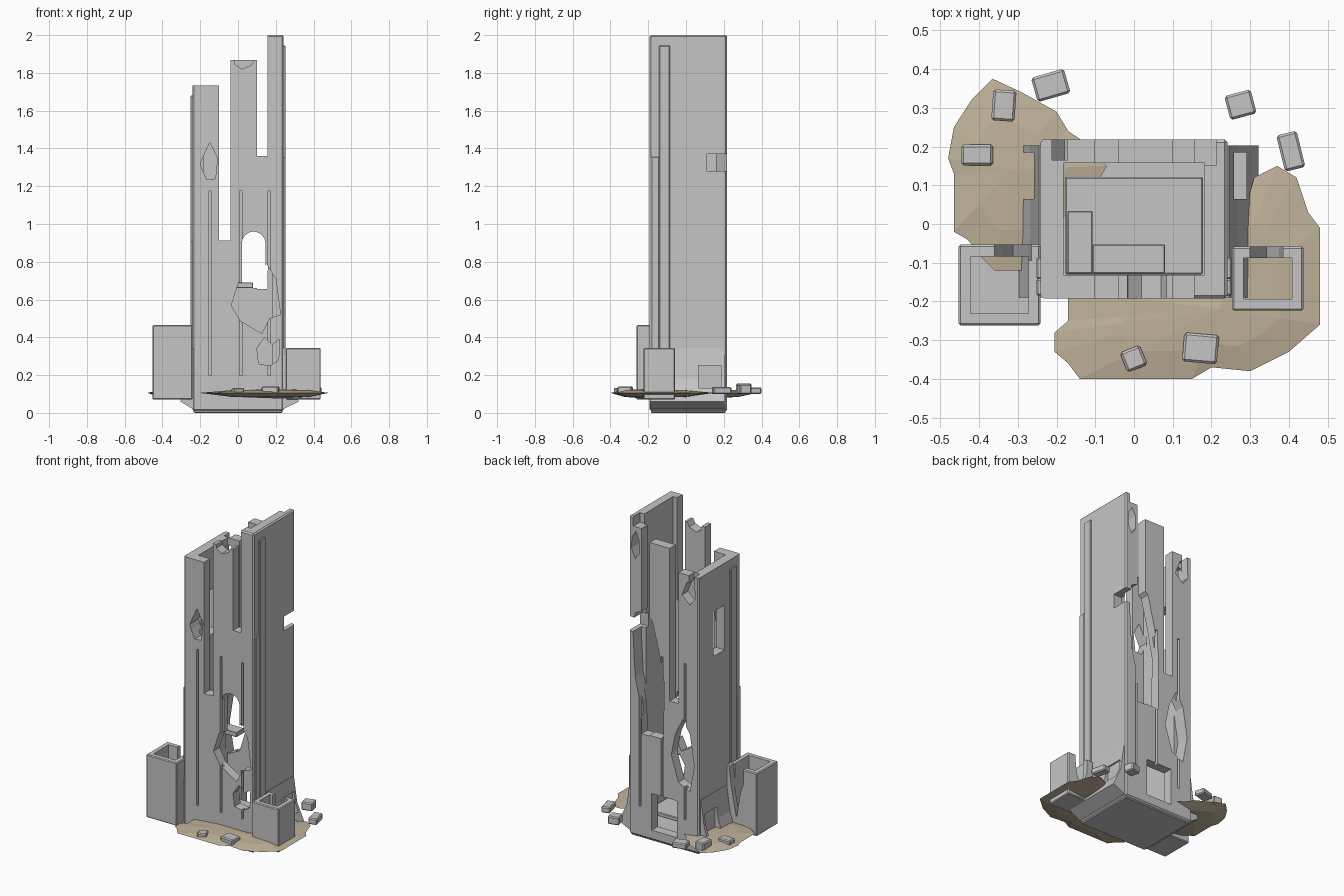
import bpy, bmesh, math
from mathutils import Vector, Matrix


def material(name, rgb):
    m = bpy.data.materials.new(name)
    m.diffuse_color = (*rgb, 1)
    return m


CONCRETE = material("concrete grey", (0.56, 0.56, 0.56))
SAND = material("sandy ground", (0.53, 0.45, 0.32))


def finish(bm, name, mat=CONCRETE, bevel=0):
    bmesh.ops.recalc_face_normals(bm, faces=bm.faces)
    if bevel:
        bmesh.ops.bevel(bm, geom=bm.edges[:], offset=bevel, segments=1, affect='EDGES')
    me = bpy.data.meshes.new(name)
    bm.to_mesh(me)
    bm.free()
    me.materials.append(mat)
    ob = bpy.data.objects.new(name, me)
    bpy.context.collection.objects.link(ob)
    return ob


def box(name, x, y, z, bevel=0, spin=0):
    """Box from x, y and z ranges, turned about its own vertical axis."""
    bm = bmesh.new()
    size = Vector((x[1] - x[0], y[1] - y[0], z[1] - z[0]))
    mid = Vector((sum(x) / 2, sum(y) / 2, sum(z) / 2))
    mat = Matrix.Translation(mid) @ Matrix.Rotation(math.radians(spin), 4, 'Z') @ Matrix.Diagonal((*size, 1))
    bmesh.ops.create_cube(bm, size=1, matrix=mat)
    return finish(bm, name, bevel=bevel)


def prism(name, pts, lo, hi, axis='y'):
    """Outline in x-z pushed along y, or in y-z pushed along x."""
    bm = bmesh.new()
    rings = []
    for d in (lo, hi):
        rings.append([bm.verts.new((a, d, b) if axis == 'y' else (d, a, b)) for a, b in pts])
    n = len(pts)
    bm.faces.new(rings[0])
    bm.faces.new(rings[1][::-1])
    for i in range(n):
        j = (i + 1) % n
        bm.faces.new((rings[0][i], rings[0][j], rings[1][j], rings[1][i]))
    return finish(bm, name)


def carve(ob, cutters):
    """Subtract every cutter, keep the result as plain mesh and drop the cutters."""
    for c in cutters:
        c.hide_render = True
        mod = ob.modifiers.new("cut", 'BOOLEAN')
        mod.operation = 'DIFFERENCE'
        mod.solver = 'EXACT'
        mod.object = c
    bpy.context.view_layer.update()
    dg = bpy.context.evaluated_depsgraph_get()
    me = bpy.data.meshes.new_from_object(ob.evaluated_get(dg))
    ob.modifiers.clear()
    ob.data = me
    for c in cutters:
        bpy.data.objects.remove(c)


FRONT, BACK, ALL = (-0.3, -0.105), (0.137, 0.3), (-0.3, 0.3)

# Tower shell with a hollow core
tower = box("tower_shell", (-0.242, 0.242), (-0.192, 0.218), (0.01, 2.0), bevel=0.008)
cuts = [box("core", (-0.182, 0.182), (-0.132, 0.158), (0.055, 2.2))]

# Stepped tops and tall slots
for x, y, z in (((-0.4, -0.1), ALL, 1.733), ((-0.101, -0.04), ALL, 0.912),
                ((-0.041, 0.101), ALL, 1.868), ((0.1, 0.155), FRONT, 1.36),
                ((0.0995, 0.1555), BACK, 0.655), ((0.154, 0.213), (0.153, 0.3), 1.94),
                ((-0.212, -0.172), (0.165, 0.3), 1.66)):
    cuts.append(box("slot", x, y, (z, 2.3)))

# Broken openings in the front wall
arch = [(0.02, 0.69), (0.146, 0.69)] + [
    (0.083 + 0.063 * math.cos(t * math.pi / 8), 0.897 + 0.063 * math.sin(t * math.pi / 8)) for t in range(9)]
front_holes = [
    arch,
    [(-0.035, 0.57), (0.003, 0.69), (0.12, 0.70), (0.15, 0.79), (0.2, 0.71), (0.225, 0.52),
     (0.165, 0.50), (0.125, 0.42), (0.01, 0.49)],
    [(-0.2, 1.32), (-0.15, 1.43), (-0.108, 1.35), (-0.12, 1.24), (-0.165, 1.235), (-0.19, 1.29)],
    [(0.1, 0.34), (0.14, 0.4), (0.18, 0.36), (0.22, 0.39), (0.215, 0.28), (0.17, 0.25), (0.11, 0.26)],
    [(-0.02, 1.9), (0.1, 1.9), (0.07, 1.84), (0.02, 1.82), (-0.015, 1.845)],
]
# Broken openings in the back wall
back_holes = [
    [(0.215, 1.29), (0.2, 1.4), (0.14, 1.43), (0.08, 1.38), (0.035, 1.2), (0.0, 1.02), (0.003, 0.66),
     (0.15, 0.66), (0.165, 0.85), (0.2, 1.0)],
    [(-0.05, 0.58), (-0.08, 0.72), (-0.13, 0.82), (-0.18, 0.74), (-0.21, 0.55), (-0.18, 0.38), (-0.1, 0.42)],
    [(-0.09, 0.07), (0.085, 0.07), (0.085, 0.3), (-0.09, 0.3)],
    [(0.17, 1.78), (0.2, 1.74), (0.225, 1.8), (0.222, 1.87), (0.195, 1.91), (0.172, 1.86)],
    [(-0.125, 1.6), (-0.16, 1.69), (-0.21, 1.68), (-0.218, 1.6), (-0.18, 1.55)],
]
cuts += [prism("hole", p, *FRONT) for p in front_holes]
cuts += [prism("hole", p, *BACK) for p in back_holes]

# Side openings: left window, bitten right rear edge
cuts.append(box("window", (-0.3, -0.15), (-0.035, 0.075), (1.19, 1.47)))
cuts.append(box("bite", (0.165, 0.3), (0.11, 0.3), (1.28, 1.37)))

# Narrow vertical grooves, front and back
for x in (-0.147, 0.015, 0.166):
    for y in ((-0.3, -0.165), (0.19, 0.3)):
        cuts.append(box("groove", (x - 0.007, x + 0.007), y, (0.197, 1.175)))
carve(tower, cuts)

# Footing under the tower
box("footing", (-0.235, 0.235), (-0.186, 0.21), (0.0, 0.05), bevel=0.005)

# Pilaster strips on both sides
for side, low, high in ((1, 1.355, 1.945), (-1, 0.91, 1.68)):
    for y, top in (((-0.185, -0.142), low), ((-0.142, -0.086), high)):
        box("side_pilaster", sorted((side * 0.235, side * 0.252)), y, (0.1, top), bevel=0.004)

# Sloped skirts with a recessed opening
for side in (1, -1):
    out = 0.322 if side > 0 else 0.305
    skirt = prism("side_skirt", [(side * a, b) for a, b in
                  ((0.23, 0.34), (0.245, 0.34), (0.268, 0.18), (out, 0.06), (0.24, 0.02), (0.23, 0.02))],
                  -0.19, 0.203)
    carve(skirt, [box("recess", sorted((side * 0.248, side * 0.29)), (0.065, 0.185), (0.09, 0.25))])

# Floor slab and the surviving L-shaped upper floor
box("lower_floor", (-0.178, 0.178), (-0.13, 0.122), (0.115, 0.14), bevel=0.004)
box("upper_floor_side", (-0.172, -0.107), (-0.128, 0.034), (0.66, 0.69), bevel=0.003)
box("upper_floor_front", (-0.107, 0.08), (-0.128, -0.052), (0.66, 0.69), bevel=0.003)


# Open-topped annexes with broken back walls
def annex(name, x, y, top, wall, gap):
    ob = box(name, x, y, (0.07, top), bevel=0.005)
    hollow = box("hollow", (x[0] + wall, x[1] - wall), (y[0] + wall, y[1] - wall), (0.085, 1))
    g0, g1 = gap
    bite = prism("bite", [(g0, 1), (g0, top - 0.09), (g0 + 0.02, top - 0.15), ((g0 + g1) / 2, 0.15),
                          (g1 - 0.01, top - 0.12), (g1, top - 0.03), (g1, 1)], y[1] - wall - 0.01, y[1] + 0.1)
    carve(ob, [hollow, bite])


annex("left_annex", (-0.453, -0.242), (-0.262, -0.053), 0.464, 0.031, (-0.36, -0.265))
annex("right_annex", (0.253, 0.438), (-0.224, -0.058), 0.343, 0.03, (0.3, 0.385))


# Ground patches: low lens shapes with a ragged rim
def ground(name, pts, centre):
    bm = bmesh.new()
    c = Vector((*centre, 0))
    rim = [bm.verts.new((x, y, 0.106)) for x, y in pts]
    n = len(rim)
    for rise in (0.02, -0.03):
        ring = [bm.verts.new((c.x + (v.co.x - c.x) * 0.6, c.y + (v.co.y - c.y) * 0.6, 0.106 + rise * 0.7))
                for v in rim]
        tip = bm.verts.new((c.x, c.y, 0.106 + rise))
        for i in range(n):
            j = (i + 1) % n
            bm.faces.new((rim[i], rim[j], ring[j], ring[i]))
            bm.faces.new((ring[i], ring[j], tip))
    return finish(bm, name, SAND)


ground("front_ground", [
    (-0.205, -0.28), (-0.205, -0.33), (-0.17, -0.36), (-0.14, -0.4), (0.15, -0.4), (0.2, -0.37), (0.3, -0.38),
    (0.4, -0.33), (0.48, -0.26), (0.48, -0.01), (0.45, 0.03), (0.42, 0.12), (0.37, 0.15), (0.31, 0.12),
    (0.29, -0.05), (0.2, -0.15), (-0.17, -0.17), (-0.17, -0.25)], (0.22, -0.22))
ground("rear_ground", [
    (-0.48, 0.17), (-0.465, 0.25), (-0.42, 0.32), (-0.365, 0.375), (-0.29, 0.34), (-0.2, 0.29), (-0.17, 0.24),
    (-0.14, 0.22), (-0.07, 0.15), (-0.1, 0.1), (-0.2, 0.0), (-0.27, -0.12), (-0.36, -0.12), (-0.39, -0.09),
    (-0.43, -0.04), (-0.465, -0.02), (-0.465, 0.13)], (-0.32, 0.14))

# Scattered rubble blocks: x, y, width, depth, bottom, top, turn
for x, y, w, d, z0, z1, turn in (
        (-0.336, 0.306, 0.06, 0.08, 0.1, 0.155, -4), (-0.215, 0.358, 0.088, 0.065, 0.1, 0.135, 16),
        (-0.405, 0.178, 0.082, 0.054, 0.1, 0.138, 0), (0.275, 0.308, 0.07, 0.064, 0.1, 0.15, 15),
        (0.405, 0.188, 0.054, 0.096, 0.1, 0.138, 14), (-0.001, -0.348, 0.055, 0.055, 0.1, 0.132, 22),
        (0.172, -0.321, 0.09, 0.075, 0.098, 0.14, -5)):
    box("rubble_block", (x - w / 2, x + w / 2), (y - d / 2, y + d / 2), (z0, z1), 0.006, turn)
